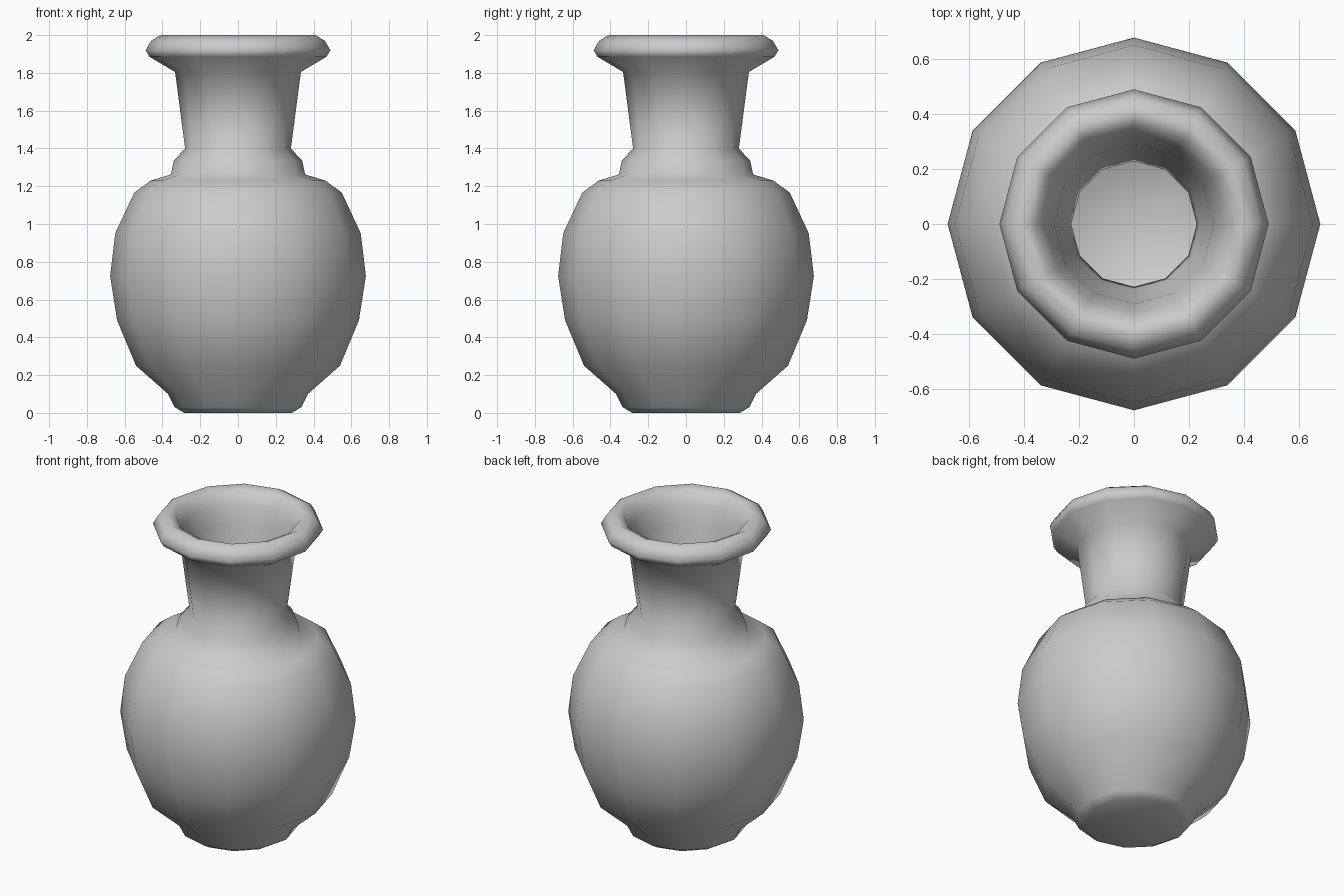
import bpy, bmesh
from math import cos, sin, pi

if "Cube" in bpy.data.objects:
    bpy.data.objects.remove(bpy.data.objects["Cube"])

SIDES = 12

# Outer wall, foot to lip (radius, height)
outer = [(0.285, 0.0), (0.335, 0.03), (0.37, 0.10), (0.54, 0.25), (0.64, 0.49),
         (0.677, 0.725), (0.65, 0.95), (0.55, 1.165), (0.463, 1.23), (0.355, 1.262),
         (0.34, 1.335), (0.28, 1.40), (0.333, 1.805), (0.468, 1.885), (0.489, 1.92),
         (0.46, 1.97), (0.41, 2.0)]
# Inner wall, lip to floor
inner = [(0.36, 1.975), (0.325, 1.91), (0.29, 1.80), (0.24, 1.42), (0.228, 1.38),
         (0.29, 1.29), (0.43, 1.18), (0.51, 1.125), (0.60, 0.94), (0.627, 0.725),
         (0.592, 0.50), (0.50, 0.28), (0.33, 0.13), (0.26, 0.06)]


def lathe(name, profile):
    """Revolve a profile about z and cap both ends."""
    bm = bmesh.new()
    rings = [[bm.verts.new((r * cos(2 * pi * i / SIDES), r * sin(2 * pi * i / SIDES), z))
              for i in range(SIDES)] for r, z in profile]
    for a, b in zip(rings, rings[1:]):
        for i in range(SIDES):
            j = (i + 1) % SIDES
            bm.faces.new((a[i], a[j], b[j], b[i]))
    bm.faces.new(rings[0][::-1])
    bm.faces.new(rings[-1])
    for f in bm.faces:
        f.smooth = True
    mesh = bpy.data.meshes.new(name)
    bm.to_mesh(mesh)
    bm.free()
    obj = bpy.data.objects.new(name, mesh)
    bpy.context.collection.objects.link(obj)
    return obj


# Hollow vase
lathe("vase", outer + inner)
